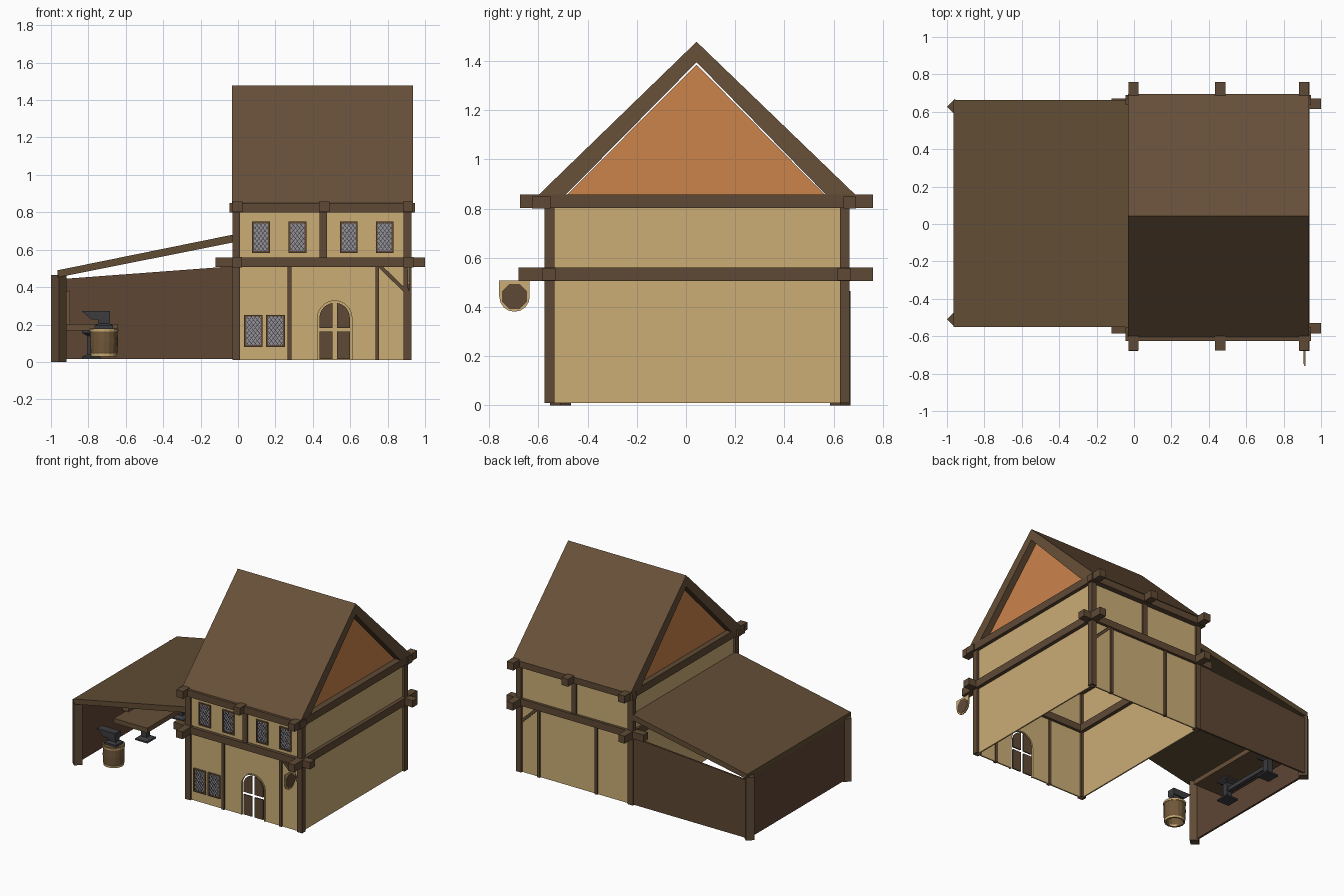
import bpy, bmesh, math
from mathutils import Vector

if "Cube" in bpy.data.objects:
    bpy.data.objects.remove(bpy.data.objects["Cube"])


def material(name, r, g, b):
    lin = [((c / 255 + 0.055) / 1.055) ** 2.4 for c in (r, g, b)]
    m = bpy.data.materials.new(name)
    m.diffuse_color = (*lin, 1)
    m.use_nodes = True
    m.node_tree.nodes["Principled BSDF"].inputs["Base Color"].default_value = m.diffuse_color
    return m


PLASTER = material("tan plaster", 203, 173, 118)
TIMBER = material("timber brown", 95, 74, 53)
ROOF = material("roof brown", 103, 80, 57)
SHED_ROOF = material("shed roof brown", 97, 77, 52)
SHED = material("shed wall brown", 94, 70, 52)
ORANGE = material("gable orange", 203, 131, 75)
GLASS = material("window grey", 150, 146, 152)
IRON = material("dark iron", 60, 59, 63)
BARREL = material("barrel wood", 112, 87, 57)


def finish(name, bm, mat):
    bmesh.ops.recalc_face_normals(bm, faces=bm.faces)
    me = bpy.data.meshes.new(name)
    bm.to_mesh(me)
    bm.free()
    me.materials.append(mat)
    ob = bpy.data.objects.new(name, me)
    bpy.context.collection.objects.link(ob)
    return ob


def prism(name, profiles, axis, lo, hi, mat):
    """Extrude one or more 2D outlines along an axis."""
    if not isinstance(profiles[0][0], (tuple, list)):
        profiles = [profiles]
    place = {'x': lambda p, t: (t, p[0], p[1]),
             'y': lambda p, t: (p[0], t, p[1]),
             'z': lambda p, t: (p[0], p[1], t)}[axis]
    bm = bmesh.new()
    for prof in profiles:
        a = [bm.verts.new(place(p, lo)) for p in prof]
        b = [bm.verts.new(place(p, hi)) for p in prof]
        bm.faces.new(a)
        bm.faces.new(b[::-1])
        n = len(a)
        for i in range(n):
            bm.faces.new((a[i], b[i], b[(i + 1) % n], a[(i + 1) % n]))
    return finish(name, bm, mat)


def rect(x0, x1, z0, z1):
    return [(x0, z0), (x1, z0), (x1, z1), (x0, z1)]


def box(name, x0, x1, y0, y1, z0, z1, mat):
    return prism(name, rect(x0, x1, y0, y1), 'z', z0, z1, mat)


def strip(p, q, w):
    """Outline of a straight bar of width w from p to q."""
    p, q = Vector(p), Vector(q)
    d = (q - p).normalized() * w / 2
    n = Vector((-d.y, d.x))
    return [tuple(v) for v in (p + n, q + n, q - n, p - n)]


def arc(cx, cz, r, a0, a1, n=8):
    return [(cx + r * math.cos(math.radians(a0 + (a1 - a0) * i / n)),
             cz + r * math.sin(math.radians(a0 + (a1 - a0) * i / n))) for i in range(n + 1)]


# House walls (open below), with an arched doorway in front
DX, DZ, DR = 0.517, 0.235, 0.092
door_arch = [(DX - DR, 0.01)] + arc(DX, DZ, DR, 180, 0, 14) + [(DX + DR, 0.01)]
prism("front_wall", [(-0.01, 0.01)] + door_arch + [(0.91, 0.01), (0.91, 0.82), (-0.01, 0.82)],
      'y', -0.56, -0.55, PLASTER)
box("back_wall", -0.01, 0.91, 0.64, 0.65, 0.01, 0.82, PLASTER)
box("left_wall", -0.015, -0.005, -0.555, 0.645, 0.01, 0.82, PLASTER)
box("right_wall", 0.9, 0.91, -0.555, 0.645, 0.01, 0.82, PLASTER)

# Door frame and four separate panels with gaps between
outer = [(DX - 0.1, 0.01)] + arc(DX, DZ, 0.1, 180, 0, 14) + [(DX + 0.1, 0.01)]
prism("door_frame", outer + door_arch[::-1], 'y', -0.567, -0.55, PLASTER)
R, G = 0.081, 0.012
for s, side in ((-1, "left"), (1, "right")):
    a = math.degrees(math.acos(G / R))
    top = [(DX + s * G, 0.182), (DX + s * R, 0.182)] + \
          [(DX + s * (x - DX), z) for x, z in arc(DX, DZ, R, 0, a)]
    low = rect(DX + s * G, DX + s * R, 0.015, 0.163)
    prism("door_panels_" + side, [top, low], 'y', -0.56, -0.55, TIMBER)

# Corner posts, studs and braces, same on front and back
for y, label in ((-0.575, "front"), (0.625, "back")):
    for x in (-0.03, 0.885):
        box("corner_post_" + label, x, x + 0.042, y, y + 0.04, 0.01, 0.82, TIMBER)
    ys = (-0.572, -0.545) if label == "front" else (0.635, 0.662)
    for x in (0.265, 0.735):
        box("stud_" + label, x, x + 0.02, *ys, 0.01, 0.52, TIMBER)
    box("upper_stud_" + label, 0.437, 0.475, *ys, 0.55, 0.81, TIMBER)
    prism("brace_" + label, strip((0.75, 0.52), (0.9, 0.375), 0.02), 'y', *ys, TIMBER)
    # Long beams across the front and back
    box("floor_beam_" + label, -0.12, 1.0, y - 0.01, y + 0.045, 0.507, 0.558, TIMBER)
    ye = (-0.625, -0.55) if label == "front" else (0.64, 0.69)
    box("eaves_beam_" + label, -0.045, 0.945, *ye, 0.8, 0.85, TIMBER)

# Cross beams with projecting ends
for x in (-0.03, 0.885):
    box("floor_cross_beam", x, x + 0.052, -0.68, 0.76, 0.505, 0.56, TIMBER)
for x in (-0.03, 0.434, 0.882):
    box("eaves_cross_beam", x, x + 0.054, -0.675, 0.76, 0.802, 0.857, TIMBER)

# Steep main roof and the orange gables
prism("main_roof", [(-0.605, 0.85), (0.043, 1.478), (0.695, 0.85), (0.575, 0.85),
                    (0.043, 1.395), (-0.495, 0.85)], 'x', -0.032, 0.935, ROOF)
for x in (0.01, 0.88):
    prism("gable", [(-0.495, 0.845), (0.575, 0.845), (0.043, 1.385)], 'x', x, x + 0.01, ORANGE)


# Windows with a frame and a diamond lattice
def window(x0, x1, z0, z1):
    box("window_glass", x0, x1, -0.564, -0.556, z0, z1, GLASS)
    f = 0.01
    prism("window_frame", [rect(x0, x0 + f, z0, z1), rect(x1 - f, x1, z0, z1),
                           rect(x0 + f, x1 - f, z0, z0 + f), rect(x0 + f, x1 - f, z1 - f, z1)],
          'y', -0.57, -0.556, TIMBER)
    bars, k, w = [], 1.3, x1 - x0
    for s in (1, -1):
        c = -k * w + 0.014
        while c < z1 - z0:
            # local line z = c + k*u, clipped to the pane, mirrored by s
            u0, u1 = max(0, -c / k), min(w, (z1 - z0 - c) / k)
            if u1 - u0 > 0.012:
                pts = [((x0 + u if s > 0 else x1 - u), z0 + c + k * u) for u in (u0, u1)]
                bars.append(strip(*pts, 0.0028))
            c += 0.028
    prism("window_lattice", bars, 'y', -0.566, -0.562, IRON)


for x in (0.075, 0.27, 0.545, 0.737):
    window(x, x + 0.095, 0.582, 0.75)
for x in (0.032, 0.15):
    window(x, x + 0.1, 0.08, 0.252)

# Hanging sign: tan board with a brown inset on both sides
sy, sz = -0.697, 0.443
prism("sign_board", [(sy - 0.062, 0.507), (sy - 0.062, sz)] + arc(sy, sz, 0.062, 180, 360)[1:]
      + [(sy + 0.062, 0.507)], 'x', 0.908, 0.916, PLASTER)
prism("sign_emblem", arc(sy, sz, 0.055, 22.5, 337.5, 7), 'x', 0.906, 0.918, TIMBER)

# Lean-to workshop: sloped roof, back and side walls, diamond posts
prism("shed_roof", [(-0.965, 0.452), (-0.02, 0.64), (-0.02, 0.682), (-0.965, 0.49)],
      'y', -0.55, 0.662, SHED_ROOF)
prism("shed_back_wall", rect(-0.96, -0.02, 0.015, 0.44)[:2] + [(-0.02, 0.512), (-0.96, 0.442)],
      'y', 0.645, 0.658, SHED)
box("shed_side_wall", -0.965, -0.95, -0.51, 0.65, 0.01, 0.455, SHED)
for y in (-0.51, 0.627):
    prism("shed_post", arc(-0.958, y, 0.042, 0, 270, 3), 'z', 0, 0.466, TIMBER)

# Workbench along the side wall, on iron stands
box("bench_top", -0.92, -0.645, -0.14, 0.63, 0.167, 0.202, ROOF)
box("wall_board", -0.945, -0.897, 0.0, 0.5, 0.2, 0.38, BARREL)


def frustum(name, cx, cy, levels, mat):
    """Stack of rectangles given as (z, half_x, half_y)."""
    bm = bmesh.new()
    rings = [[bm.verts.new((cx + sx * hx, cy + sy_ * hy, z))
              for sx, sy_ in ((-1, -1), (1, -1), (1, 1), (-1, 1))] for z, hx, hy in levels]
    bm.faces.new(rings[0])
    bm.faces.new(rings[-1])
    for a, b in zip(rings, rings[1:]):
        for i in range(4):
            bm.faces.new((a[i], a[(i + 1) % 4], b[(i + 1) % 4], b[i]))
    return finish(name, bm, mat)


for y in (0.04, 0.46):
    frustum("bench_stand", -0.785, y, [(0.015, .05, .05), (0.027, .05, .05), (0.04, .022, .022),
            (0.14, .022, .022), (0.155, .05, .05), (0.168, .05, .05)], IRON)
box("bench_stretcher", -0.8, -0.77, 0.04, 0.46, 0.075, 0.105, IRON)

# Barrel, hollow below, with tan hoops
BX, BY = -0.717, -0.43


def lathe(name, profile, mat, n=16):
    bm = bmesh.new()
    vs = [bm.verts.new((BX + r, BY, z)) for r, z in profile]
    es = [bm.edges.new(p) for p in zip(vs, vs[1:])]
    bmesh.ops.spin(bm, geom=vs + es, cent=(BX, BY, 0), axis=(0, 0, 1),
                   angle=2 * math.pi, steps=n)
    bmesh.ops.remove_doubles(bm, verts=bm.verts, dist=1e-4)
    return finish(name, bm, mat)


lathe("barrel", [(0, 0.165), (0.058, 0.165), (0.058, 0.03), (0.066, 0.03), (0.073, 0.05),
                 (0.075, 0.11), (0.073, 0.18), (0, 0.18)], BARREL)
for r, z in ((0.07, 0.03), (0.077, 0.163)):
    lathe("barrel_hoop", [(r, z), (r + 0.001, z + 0.014), (r - 0.012, z + 0.014),
                          (r - 0.012, z), (r, z)], PLASTER)

# Anvil: waisted base and a body with a tapering horn
frustum("anvil_base", BX, BY, [(0.18, .05, .04), (0.195, .05, .04), (0.205, .03, .022),
                               (0.228, .032, .024)], IRON)
prism("anvil_body", [(-0.836, 0.273), (-0.782, 0.226), (-0.684, 0.226), (-0.684, 0.273)],
      'y', BY - 0.03, BY + 0.03, IRON)
